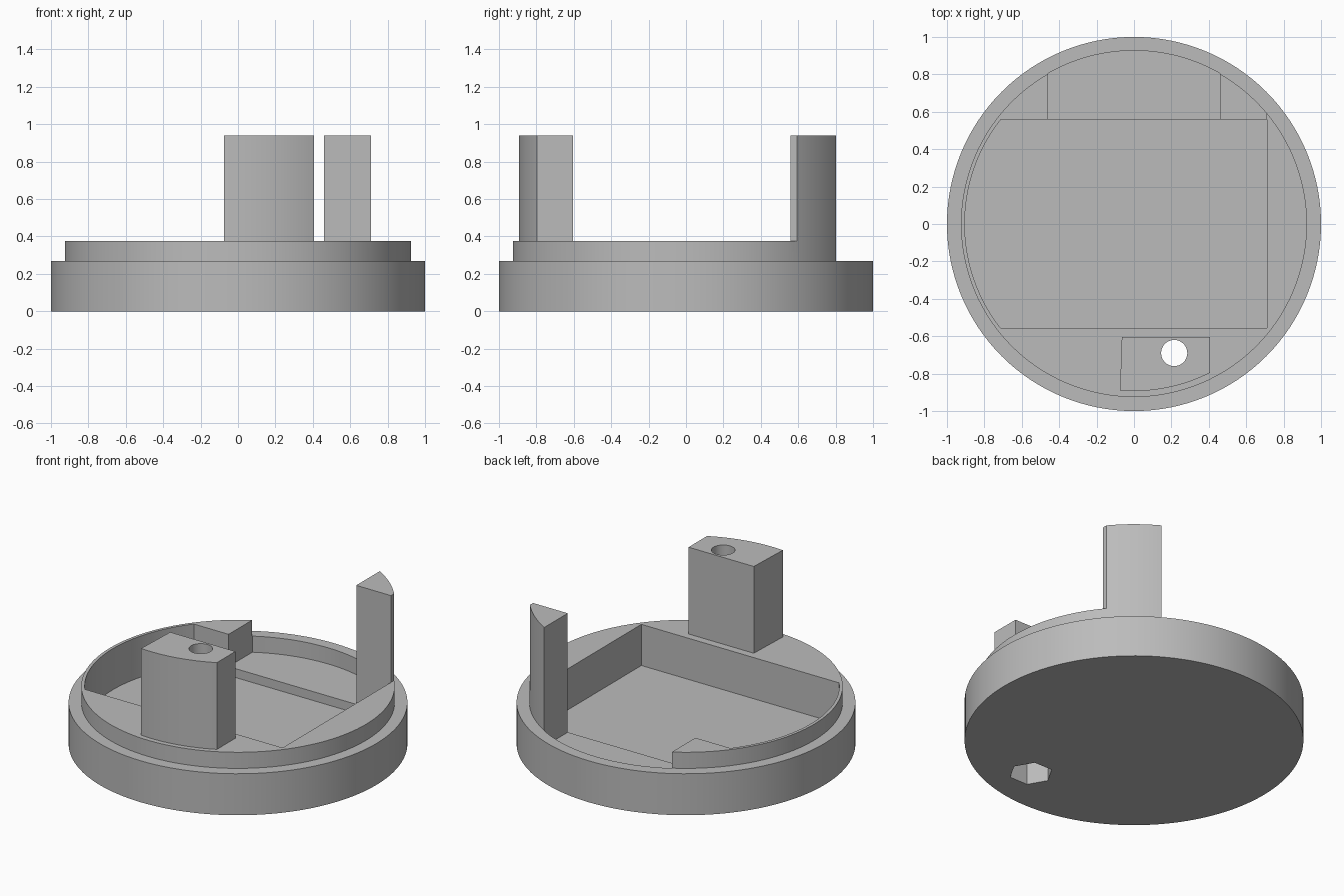
import bpy
import bmesh
from math import sin, cos, asin, acos, pi, radians

cube = bpy.data.objects.get("Cube")
if cube:
    bpy.data.objects.remove(cube, do_unlink=True)

grey = bpy.data.materials.new("plain grey")
grey.use_nodes = True
GREY = (0.5, 0.5, 0.5, 1)
grey.diffuse_color = GREY
grey.node_tree.nodes["Principled BSDF"].inputs["Base Color"].default_value = GREY


def arc(r, start, end, n, centre=(0, 0)):
    """Points along an arc, ends included."""
    return [(centre[0] + r * cos(start + (end - start) * i / n),
             centre[1] + r * sin(start + (end - start) * i / n)) for i in range(n + 1)]


def circle(r, n, centre=(0, 0)):
    return arc(r, 0, 2 * pi, n, centre)[:-1]


def prism(name, outline, z0, z1):
    """Upright solid from a counter-clockwise outline."""
    bm = bmesh.new()
    base = bm.faces.new([bm.verts.new((x, y, z0)) for x, y in outline])
    top = bmesh.ops.extrude_face_region(bm, geom=[base])["geom"]
    bmesh.ops.translate(bm, vec=(0, 0, z1 - z0),
                        verts=[v for v in top if isinstance(v, bmesh.types.BMVert)])
    bmesh.ops.recalc_face_normals(bm, faces=bm.faces)
    mesh = bpy.data.meshes.new(name)
    bm.to_mesh(mesh)
    bm.free()
    mesh.materials.append(grey)
    obj = bpy.data.objects.new(name, mesh)
    bpy.context.collection.objects.link(obj)
    return obj


def box(name, x0, x1, y0, y1, z0, z1):
    return prism(name, [(x0, y0), (x1, y0), (x1, y1), (x0, y1)], z0, z1)


def combine(target, tool, operation):
    """Apply a boolean and drop the tool."""
    mod = target.modifiers.new(operation, "BOOLEAN")
    mod.operation, mod.object, mod.solver = operation, tool, "EXACT"
    bpy.context.view_layer.objects.active = target
    bpy.ops.object.modifier_apply(modifier=mod.name)
    bpy.data.objects.remove(tool, do_unlink=True)


RIM, LIP_TOP, TOP = 0.27, 0.375, 0.94
LIP_R, POCKET_R, BLOCK_R = 0.925, 0.905, 0.893
BACK, FRONT, SIDE, NOTCH = 0.56, -0.555, 0.71, 0.46

# Raised lip, with the corner post left standing at full height
lip = prism("lip_and_post", circle(LIP_R, 128), 0.05, TOP)
for x0, x1, y0, y1 in ((-2, NOTCH, -2, 2), (SIDE, 2, -2, 2), (-2, 2, -2, BACK)):
    combine(lip, box("trim", x0, x1, y0, y1, LIP_TOP, 2), "DIFFERENCE")

# Round base
body = prism("round_base", circle(1, 128), 0, RIM)
combine(body, lip, "UNION")

# Pocket with one curved side
pocket = [(SIDE, FRONT), (SIDE, BACK)]
pocket += arc(POCKET_R, pi - asin(BACK / POCKET_R), pi - asin(FRONT / POCKET_R), 40)
combine(body, prism("pocket", pocket, 0.107, 0.6), "DIFFERENCE")

# Notch through the lip at the back
notch_r = LIP_R + 0.002
edge = acos(NOTCH / notch_r)
notch = [(-NOTCH, 0.5), (NOTCH, 0.5)] + arc(notch_r, edge, pi - edge, 32)
combine(body, prism("notch", notch, 0.165, 2), "DIFFERENCE")

# Screw block with a curved front
block = [(0.405, -0.605), (-0.065, -0.605)]
block += arc(BLOCK_R, radians(265.2), radians(297), 20)
combine(body, prism("screw_block", block, 0.3, TOP), "UNION")

# Screw hole and hexagonal nut recess below
screw = (0.215, -0.69)
combine(body, prism("screw_hole", circle(0.07, 40, screw), -1, 2), "DIFFERENCE")
combine(body, prism("nut_recess", circle(0.13, 6, screw), -1, 0.27), "DIFFERENCE")

# Smooth curves, sharp edges
bpy.ops.object.select_all(action="DESELECT")
body.select_set(True)
bpy.context.view_layer.objects.active = body
bpy.ops.object.shade_smooth_by_angle(angle=radians(25))
